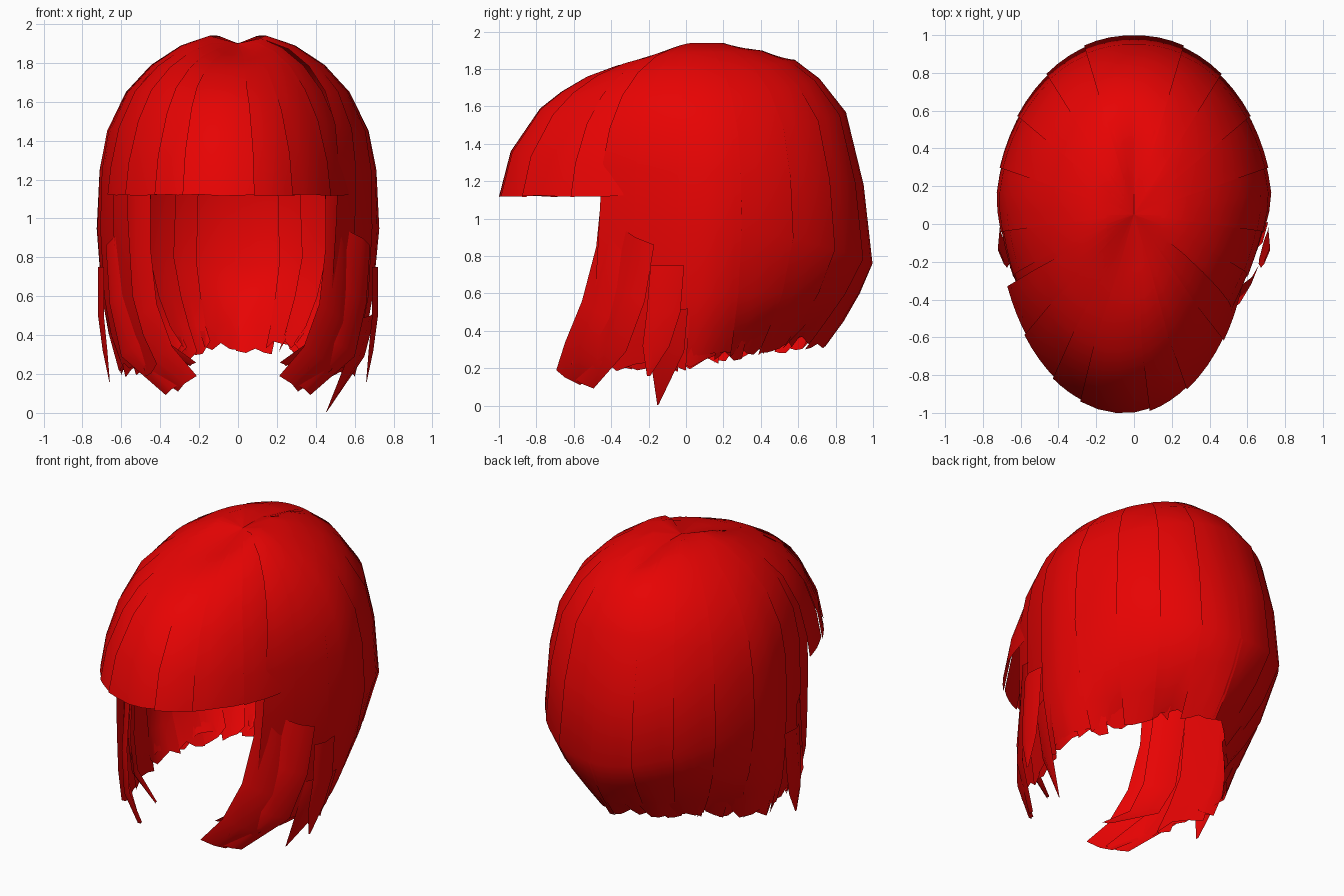
import bpy, bmesh, math, random
from mathutils import Vector

random.seed(4)
if "Cube" in bpy.data.objects:
    bpy.data.objects.remove(bpy.data.objects["Cube"])

red = bpy.data.materials.new("hair red")
red.use_nodes = True
red.diffuse_color = (0.8, 0.001, 0.001, 1)
red.node_tree.nodes["Principled BSDF"].inputs["Base Color"].default_value = red.diffuse_color

# Crown-to-tip profiles: (fraction of plan radius, height)
SIDE = [(0, 1.9), (.2, 1.94), (.4, 1.89), (.61, 1.79), (.79, 1.65), (.925, 1.45),
        (.98, 1.25), (1, .95), (.98, .6), (.95, .4), (.89, .22)]
BACK = [(0, 1.9), (.21, 1.94), (.4, 1.9), (.56, 1.85), (.7, 1.75), (.85, 1.57),
        (.95, 1.18), (1, .76), (.93, .6), (.84, .45), (.74, .34)]
FRONT = [(0, 1.9), (.28, 1.84), (.42, 1.81), (.55, 1.76), (.68, 1.68), (.79, 1.59),
         (.94, 1.36), (1, 1.12), (1, .6), (.98, .4), (.95, .2)]
SWEEP = {8: .03, 9: .11, 10: .2}


def dome(az, row, scale=1.0):
    """Point on the hair dome; azimuth 0 is the back, positive towards +x."""
    a = math.radians(az)
    c, s = math.cos(a), math.sin(a)
    other = BACK if c > 0 else FRONT
    w = c * c
    if c > 0 and row > 7:
        w = math.sqrt(c)                          # hem tucks in all round the back
    f = SIDE[row][0] * (1 - w) + other[row][0] * w
    z = SIDE[row][1] * (1 - w) + other[row][1] * w
    if c > 0 and row > 7:
        f *= 1 - .06 * (row - 7) * abs(2 * s * c)  # tighter at the back corners
    x = .73 * f * s * scale
    y = .05 + (.95 if c > 0 else 1.05) * f * c * scale
    if row in (1, 2) and c > 0:
        z -= .04 * max(0, 1 - abs(x) / .1)        # centre parting
    return Vector((x, y, z))


def curtain(az, row, scale):
    """Dome point with the face-framing front edge drawn in and swept forward."""
    p = dome(az, row, scale)
    forward = max(0, min(1, (abs(az) - 85) / 34))
    pull = SWEEP.get(row, 0) * forward
    draw = min(1, max(0, row - 2) / 5) * forward
    p.x = p.x * (1 - pull) * (1 - .17 * draw) - .03 * draw
    p.y -= pull
    return p


def fringe(az, row, scale):
    """Dome point narrowed and slightly off-centre, with a level lower edge."""
    p = dome(az, row, scale)
    return Vector((p.x * .91 - .045 * min(1, row / 4), p.y, max(p.z, 1.12)))


def sheet(name, grid):
    """Smooth sheet from rows of points, faces turned away from the head."""
    bm = bmesh.new()
    rows = [[bm.verts.new(p) for p in row] for row in grid]
    for r0, r1 in zip(rows, rows[1:]):
        for i in range(len(r0) - 1):
            bm.faces.new((r0[i], r1[i], r1[i + 1], r0[i + 1]))
    bmesh.ops.remove_doubles(bm, verts=bm.verts, dist=1e-4)
    bm.normal_update()
    centre = Vector((0, 0, 1))
    if sum((f.calc_center_median() - centre).dot(f.normal) * f.calc_area() for f in bm.faces) < 0:
        bmesh.ops.reverse_faces(bm, faces=bm.faces)
    mesh = bpy.data.meshes.new(name)
    bm.to_mesh(mesh)
    bm.free()
    mesh.materials.append(red)
    obj = bpy.data.objects.new(name, mesh)
    bpy.context.collection.objects.link(obj)
    for poly in mesh.polygons:
        poly.use_smooth = True


def lock(name, surface, a0, a1, last=10, first=0, scale=1.0, jag=.04, cols=4):
    """Lock covering an azimuth range, one edge lifted over its neighbour."""
    grid = []
    for row in range(first, last + 1):
        line = []
        for i in range(cols + 1):
            t = i / cols
            p = surface(a0 + (a1 - a0) * t, row, scale * (.997 + .012 * t))
            if row == last:
                p.z += random.uniform(-jag, jag)
            line.append(p)
        grid.append(line)
    sheet(name, grid)


def ribbon(name, path, across, widths, side=1):
    """Freely hanging tapered strand."""
    grid = []
    for p, w in zip(path, widths):
        ends = [Vector(p) + Vector(across) * w * k for k in (-1, 0, 1)]
        ends[1] += Vector((.02, -.02, 0)) * min(1, w)
        grid.append([Vector((e.x * side, e.y, e.z)) for e in ends])
    sheet(name, grid)


# Outer locks around the back and sides
edges = [0, 18, 36, 54, 72, 92, 105, 116]
for side, label in ((1, "left"), (-1, "right")):
    for n, (a, b) in enumerate(zip(edges, edges[1:])):
        lock(f"outer_lock_{label}_{n}", curtain, side * (a - 1), side * (b + 3))

    # Shorter, ragged under layer
    for n, a in enumerate(range(28, 100, 13)):
        lock(f"under_lock_{label}_{n}", curtain, side * a, side * (a + 15), first=6,
             scale=.965, jag=.05, cols=3)

    # Face-framing strands curling inwards
    ribbon(f"front_strand_{label}",
           [(.51, -.35, 1.25), (.51, -.37, 1.1), (.51, -.4, .8), (.49, -.46, .5),
            (.41, -.55, .28), (.26, -.63, .15)],
           (.06, .08, -.05), (.9, 1, 1, 1.2, 1.2, .8), side)
    ribbon(f"inner_strand_{label}",
           [(.54, -.28, 1.2), (.53, -.32, .9), (.51, -.37, .55), (.44, -.43, .36), (.23, -.52, .25)],
           (.05, .09, -.03), (1, 1, 1, .9, .3), side)
    ribbon(f"cheek_strand_{label}",
           [(.62, -.25, .9), (.6, -.3, .6), (.54, -.4, .33), (.33, -.55, .12)],
           (.06, .08, -.04), (1, 1, 1, .7), side)
    ribbon(f"side_tip_{label}",
           [(.7, -.1, .75), (.7, -.12, .5), (.68, -.16, .32), (.66, -.2, .16)],
           (.01, .09, 0), (1, 1, .8, .1), side)

# Stray pointed tip on one side
ribbon("stray_tip", [(.66, -.08, .5), (.6, -.1, .27), (.455, -.15, .005)],
       (.05, .09, .02), (1, 1, .04))

# Rounded fringe over the forehead, cut straight
cuts = [112, 128, 150, 168, 200, 214, 232, 248]
for n, (a, b) in enumerate(zip(cuts, cuts[1:])):
    lock(f"fringe_lock_{n}", fringe, a - .5, b + 1, last=7, jag=.004)
